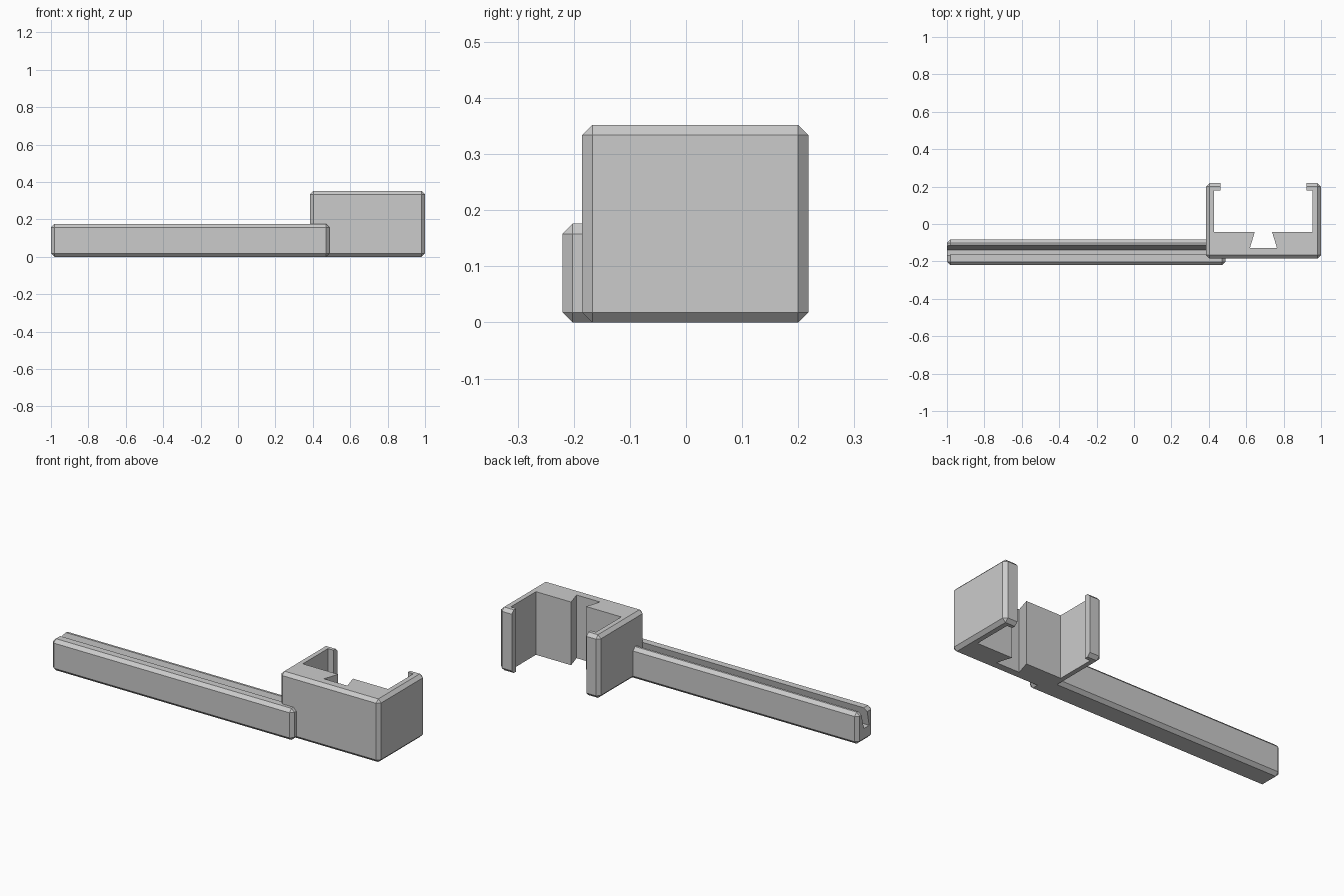
import bpy
import bmesh

cube = bpy.data.objects.get("Cube")
if cube:
    bpy.data.objects.remove(cube, do_unlink=True)

CHAMFER = 0.018

grey = bpy.data.materials.new("light_grey_plastic")
grey.use_nodes = True
colour = (0.6, 0.6, 0.6, 1.0)
grey.diffuse_color = colour
grey.node_tree.nodes["Principled BSDF"].inputs["Base Color"].default_value = colour


def add_object(name, bm):
    bmesh.ops.recalc_face_normals(bm, faces=bm.faces)
    mesh = bpy.data.meshes.new(name)
    bm.to_mesh(mesh)
    bm.free()
    mesh.materials.append(grey)
    obj = bpy.data.objects.new(name, mesh)
    bpy.context.collection.objects.link(obj)
    return obj


def chamfered_box(name, low, high):
    """Box between two corners with every edge chamfered."""
    bm = bmesh.new()
    bmesh.ops.create_cube(bm, size=1)
    for v in bm.verts:
        v.co = [b if c > 0 else a for c, a, b in zip(v.co, low, high)]
    bmesh.ops.bevel(bm, geom=bm.edges[:], offset=CHAMFER, segments=1,
                    affect='EDGES', clamp_overlap=True)
    return add_object(name, bm)


def prism(name, points, direction):
    """Extrude a closed outline along a direction."""
    bm = bmesh.new()
    face = bm.faces.new([bm.verts.new(p) for p in points])
    top = bmesh.ops.extrude_face_region(bm, geom=[face])["geom"]
    verts = [g for g in top if isinstance(g, bmesh.types.BMVert)]
    bmesh.ops.translate(bm, verts=verts, vec=direction)
    return add_object(name, bm)


def cut(target, cutter):
    mod = target.modifiers.new(cutter.name, 'BOOLEAN')
    mod.operation = 'DIFFERENCE'
    mod.solver = 'EXACT'
    mod.object = cutter
    cutter.hide_render = True
    cutter.hide_viewport = True
    cutter.display_type = 'WIRE'


# Clip: chamfered block opened at the back, with lips and a dovetail notch
clip = chamfered_box("clip_body", (0.385, -0.185, 0), (1, 0.218, 0.352))
mid = 0.692
half = [(0.072, -0.127), (0.046, -0.042), (0.263, -0.042),
        (0.263, 0.18), (0.23, 0.18), (0.23, 0.3)]
outline = [(mid + x, y, -0.1) for x, y in half]
outline += [(mid - x, y, -0.1) for x, y in reversed(half)]
cut(clip, prism("clip_opening_cutter", outline, (0, 0, 0.6)))

# Arm: long chamfered bar with a slanted slot along its top
arm = chamfered_box("arm_bar", (-1, -0.22, 0), (0.489, -0.083, 0.176))
slot = [(-0.185, 0.075), (-0.139, 0.075), (-0.113, 0.176),
        (-0.113, 0.25), (-0.164, 0.25), (-0.164, 0.176)]
cut(arm, prism("arm_slot_cutter", [(-1.1, y, z) for y, z in slot],
               (1.5, 0, 0)))
